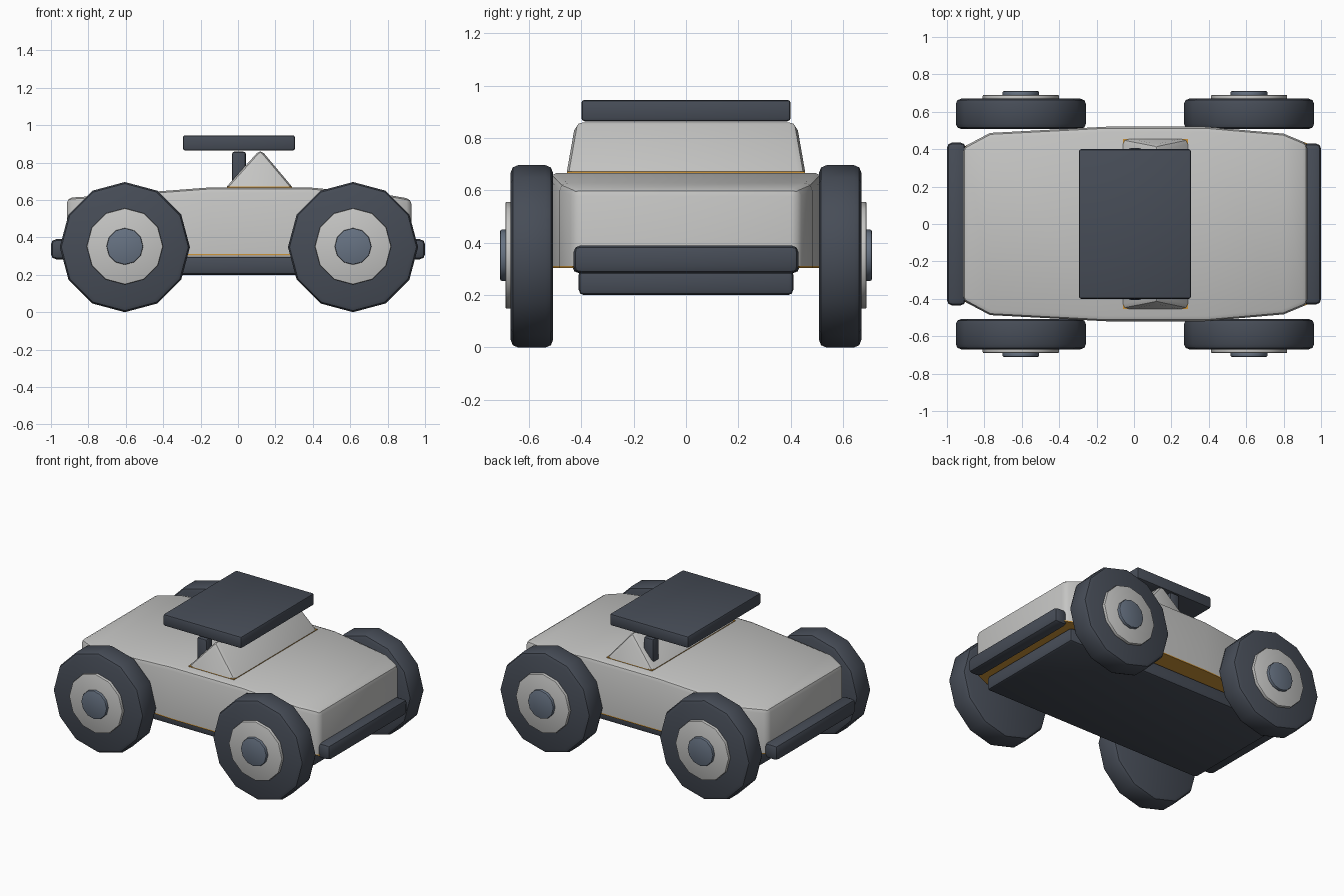
import bpy, bmesh, math
from mathutils import Matrix

if "Cube" in bpy.data.objects:
    bpy.data.objects.remove(bpy.data.objects["Cube"])


def material(name, rgb):
    m = bpy.data.materials.new(name)
    m.diffuse_color = (*rgb, 1)
    m.use_nodes = True
    m.node_tree.nodes["Principled BSDF"].inputs["Base Color"].default_value = m.diffuse_color
    return m


GREY = material("light_grey", (0.56, 0.56, 0.55))
DARK = material("dark_slate", (0.062, 0.073, 0.095))
STEEL = material("steel_blue", (0.136, 0.171, 0.227))
GOLD = material("gold_trim", (0.62, 0.30, 0.04))


def finish(bm, name, mat, bevel=0, segments=2, keep_bottom=False):
    """Bevel the sharp edges, then turn the bmesh into a smooth shaded object."""
    bmesh.ops.recalc_face_normals(bm, faces=bm.faces)
    if bevel:
        low = min(v.co.z for v in bm.verts) + 0.001
        edges = [e for e in bm.edges if e.calc_face_angle(0) > 0.6
                 and not (keep_bottom and all(v.co.z < low for v in e.verts))]
        bmesh.ops.bevel(bm, geom=edges, offset=bevel, segments=segments,
                        profile=0.5, affect='EDGES', clamp_overlap=True)
    mesh = bpy.data.meshes.new(name)
    bm.to_mesh(mesh)
    bm.free()
    mesh.materials.append(mat)
    obj = bpy.data.objects.new(name, mesh)
    bpy.context.collection.objects.link(obj)
    bpy.ops.object.select_all(action='DESELECT')
    obj.select_set(True)
    bpy.context.view_layer.objects.active = obj
    bpy.ops.object.shade_smooth_by_angle(angle=math.radians(36))
    return obj


def box(name, mat, lo, hi, bevel):
    bm = bmesh.new()
    bmesh.ops.create_cube(bm, size=1)
    for v in bm.verts:
        v.co = [(a + b) / 2 + c * (b - a) for a, b, c in zip(lo, hi, v.co)]
    return finish(bm, name, mat, bevel)


def disc(name, mat, x, z, radius, y0, y1, bevel):
    """Twelve-sided disc with its axis along y and a corner at the top."""
    bm = bmesh.new()
    bmesh.ops.create_cone(bm, cap_ends=True, segments=12, radius1=radius,
                          radius2=radius, depth=abs(y1 - y0))
    bmesh.ops.rotate(bm, verts=bm.verts, matrix=Matrix.Rotation(math.pi / 2, 3, 'X'))
    bmesh.ops.translate(bm, verts=bm.verts, vec=(x, (y0 + y1) / 2, z))
    return finish(bm, name, mat, bevel)


def loft(name, mat, stations, bottom, bevel=0):
    """Hull along x from (x, half width, top height) stations on a flat base."""
    bm = bmesh.new()
    rings = [[bm.verts.new(p) for p in
              ((x, -w, bottom), (x, w, bottom), (x, w, top), (x, -w, top))]
             for x, w, top in stations]
    for a, b in zip(rings, rings[1:]):
        for i in range(4):
            j = (i + 1) % 4
            bm.faces.new((a[i], a[j], b[j], b[i]))
    bm.faces.new(rings[0])
    bm.faces.new(rings[-1])
    return finish(bm, name, mat, bevel, keep_bottom=True)


def wedge(name, mat, base, ridge, bevel):
    """Ridge running along y over a rectangular base."""
    x0, x1, w, z0 = base
    rx, rw, rz = ridge
    bm = bmesh.new()
    a, b, c, d = [bm.verts.new(p) for p in
                  ((x0, -w, z0), (x1, -w, z0), (x1, w, z0), (x0, w, z0))]
    e, f = [bm.verts.new((rx, s * rw, rz)) for s in (-1, 1)]
    for face in ((a, b, c, d), (a, b, e), (c, d, f), (b, c, f, e), (d, a, e, f)):
        bm.faces.new(face)
    return finish(bm, name, mat, bevel, keep_bottom=True)


# Body hull with a gold strip under it
hull = [(-0.915, 0.41, 0.612), (-0.77, 0.487, 0.62), (-0.15, 0.52, 0.667),
        (0.38, 0.52, 0.667), (0.80, 0.483, 0.628), (0.928, 0.43, 0.605)]
loft("body", GREY, hull, 0.312, 0.028)
loft("body_trim", GOLD, [(x, w, 0.312) for x, w, _ in hull], 0.304)

# Chassis plate and bumpers
box("chassis", DARK, (-0.85, -0.41, 0.2), (0.86, 0.41, 0.298), 0.02)
box("rear_bumper", DARK, (-1.0, -0.435, 0.283), (-0.9, 0.435, 0.39), 0.027)
box("front_bumper", DARK, (0.9, -0.43, 0.283), (1.0, 0.43, 0.39), 0.027)

# Windscreen ridge with a gold strip under it
wedge("windscreen", GREY, (-0.06, 0.288, 0.455, 0.672), (0.12, 0.42, 0.872), 0.028)
box("windscreen_trim", GOLD, (-0.06, -0.455, 0.664), (0.288, 0.455, 0.672), 0)

# Roof and its posts
box("roof", DARK, (-0.295, -0.4, 0.864), (0.305, 0.4, 0.946), 0.013)
for side, s in (("left", 1), ("right", -1)):
    box(f"{side}_roof_post", DARK, (-0.032, s * 0.37 - 0.035, 0.64),
        (0.042, s * 0.37 + 0.035, 0.858), 0.012)

# Wheels with rims and hub caps
for end, x in (("rear", -0.605), ("front", 0.615)):
    for side, s in (("left", 1), ("right", -1)):
        part = f"{end}_{side}"
        disc(f"{part}_tyre", DARK, x, 0.348, 0.348, s * 0.508, s * 0.67, 0.028)
        disc(f"{part}_rim", GREY, x, 0.352, 0.204, s * 0.66, s * 0.69, 0.006)
        disc(f"{part}_hub_cap", STEEL, x, 0.352, 0.098, s * 0.68, s * 0.71, 0.006)
